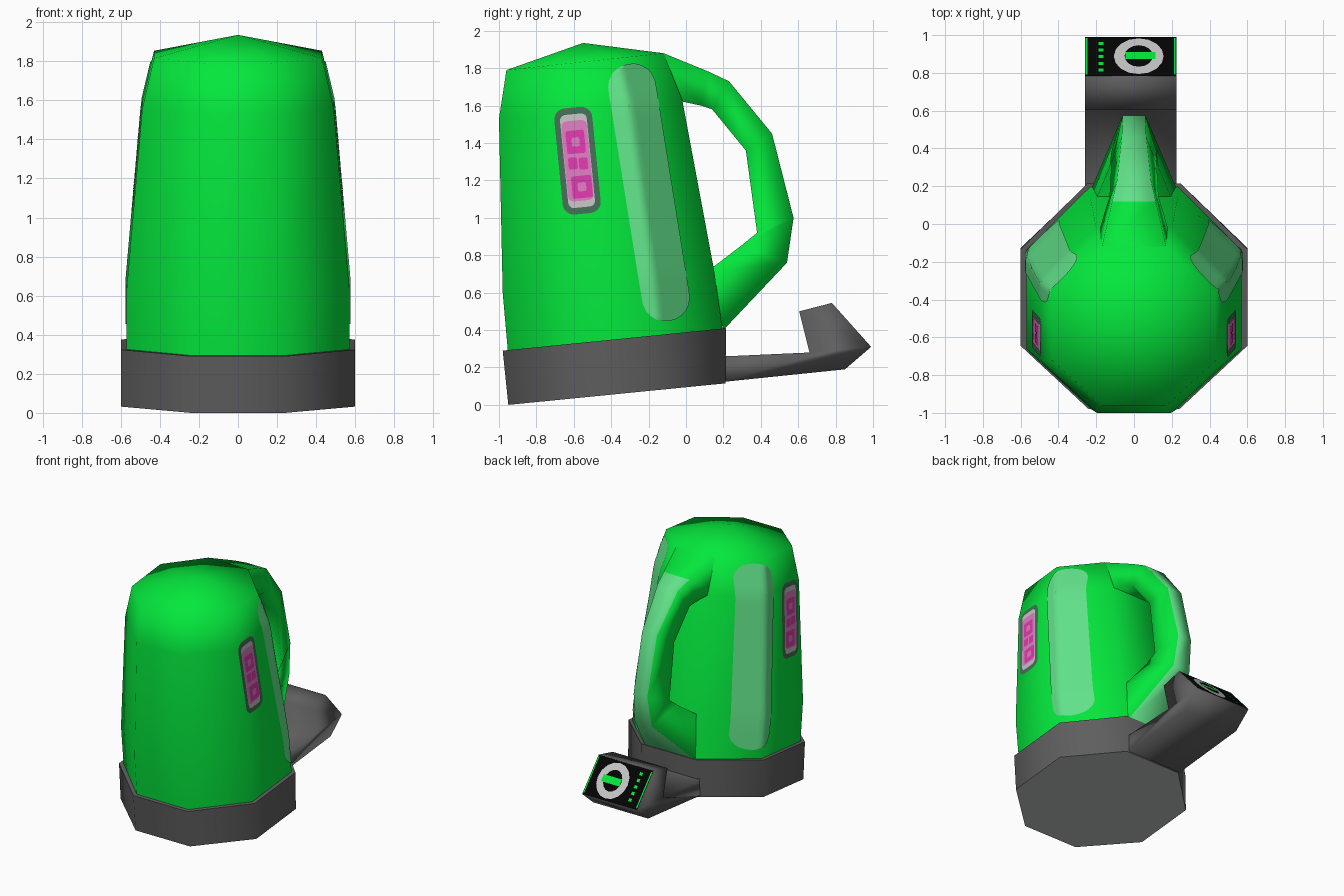
import bpy, bmesh, math
from mathutils import Vector
from mathutils.bvhtree import BVHTree

if "Cube" in bpy.data.objects:
    bpy.data.objects.remove(bpy.data.objects["Cube"])


def mat(name, *rgb):
    m = bpy.data.materials.new(name)
    m.diffuse_color = (*rgb, 1)
    m.use_nodes = True
    m.node_tree.nodes["Principled BSDF"].inputs["Base Color"].default_value = m.diffuse_color
    return m


GREEN = mat("bright_green", 0.0012, 0.8, 0.045)
LIGHT = mat("pale_green", 0.12, 0.76, 0.25)
GREY = mat("dark_grey", 0.112, 0.112, 0.112)
PLATE = mat("underside_grey", 0.48, 0.51, 0.5)
BLACK = mat("black", 0.001, 0.001, 0.001)
SILVER = mat("silver", 0.55, 0.55, 0.55)
BORDER = mat("label_border", 0.055, 0.16, 0.09)
PINK = mat("pink", 0.72, 0.2, 0.53)
MAGENTA = mat("magenta", 0.74, 0.04, 0.42)


def finish(bm, name, mats, angle=180):
    bmesh.ops.recalc_face_normals(bm, faces=bm.faces)
    me = bpy.data.meshes.new(name)
    bm.to_mesh(me)
    for m in mats:
        me.materials.append(m)
    me.shade_smooth()
    me.set_sharp_from_angle(angle=math.radians(angle))
    ob = bpy.data.objects.new(name, me)
    bpy.context.collection.objects.link(ob)
    return ob


def octagon(hw, yf, yb, zf, zb):
    """Tilted eight-sided ring, front edge first."""
    pts = []
    half = [(0.4, 0), (1, 0.28), (1, 0.71), (0.41, 1)]
    for fx, t in half + [(-a, b) for a, b in reversed(half)]:
        pts.append((fx * hw, yf + t * (yb - yf), zf + t * (zb - zf)))
    return pts


def loft(bm, rings, cap_start=True, cap_end=True):
    vs = [[bm.verts.new(p) for p in r] for r in rings]
    n = len(vs[0])
    for a, b in zip(vs, vs[1:]):
        for i in range(n):
            j = (i + 1) % n
            bm.faces.new((a[i], a[j], b[j], b[i]))
    if cap_start:
        bm.faces.new(vs[0][::-1])
    if cap_end:
        bm.faces.new(vs[-1])
    return vs


# Jug body with a peaked lid
bm = bmesh.new()
vs = loft(bm, [octagon(0.57, -0.95, 0.2, 0.26, 0.37),
               octagon(0.57, -0.98, 0.15, 0.6, 0.72),
               octagon(0.49, -1.0, -0.02, 1.53, 1.63),
               octagon(0.43, -0.96, -0.12, 1.79, 1.88)],
          cap_start=False, cap_end=False)
peak = bm.verts.new((0, -0.55, 1.935))
for i in range(8):
    bm.faces.new((vs[-1][i], vs[-1][(i + 1) % 8], peak))
finish(bm, "jug_body", [GREEN])
body_tree = BVHTree.FromBMesh(bm)

# Handle: outer (y, z, half width) and inner (y, z, half width)
sections = [((-0.12, 1.88, 0.17), (-0.06, 1.63, 0.19)),
            ((0.12, 1.782, 0.115), (0.08, 1.6, 0.15)),
            ((0.23, 1.73, 0.09), (0.14, 1.58, 0.13)),
            ((0.46, 1.45, 0.065), (0.32, 1.36, 0.12)),
            ((0.575, 1.0, 0.06), (0.38, 0.92, 0.12)),
            ((0.54, 0.76, 0.075), (0.30, 0.855, 0.13)),
            ((0.2, 0.4, 0.22), (0.11, 0.71, 0.21))]
bm = bmesh.new()
vs = loft(bm, [[(-ow, oy, oz), (ow, oy, oz), (iw, iy, iz), (-iw, iy, iz)]
               for (oy, oz, ow), (iy, iz, iw) in sections], False, False)
outer = {v for r in vs[1:] for v in r[:2]}
for f in bm.faces:
    if all(v in outer for v in f.verts):
        f.material_index = 1
finish(bm, "handle", [GREEN, LIGHT])

# Tilted base with inset underside
bm = bmesh.new()
loft(bm, [octagon(0.6, -0.95, 0.21, 0, 0.115), octagon(0.6, -0.98, 0.215, 0.29, 0.41)])
under = min(bm.faces, key=lambda f: f.calc_center_median().z)
bmesh.ops.inset_individual(bm, faces=[under], thickness=0.065)
under.material_index = 1
finish(bm, "base", [GREY, PLATE], 75)

# Rear arm carrying the display
profile = [(0.1, 0.11), (0.22, 0.125), (0.85, 0.19), (0.99, 0.31), (0.78, 0.545),
           (0.605, 0.5), (0.66, 0.28), (0.22, 0.26), (0.1, 0.26)]
bm = bmesh.new()
loft(bm, [[(x, y, z) for y, z in profile] for x in (-0.26, 0.225)])
finish(bm, "display_arm", [GREY], 100)

# Display plates: u is x, v runs down the sloping screen
P, Q = Vector((0, 0.78, 0.545)), Vector((0, 0.99, 0.31))
down = (Q - P).normalized()
out = Vector((0, -down.z, down.y))


def screen_plate(name, m, lift, shapes):
    bm = bmesh.new()
    for pts in shapes:
        bm.faces.new([bm.verts.new(P + Vector((u, 0, 0)) + down * v + out * lift)
                      for u, v in pts])
    ob = finish(bm, name, [m])
    if ob.data.polygons[0].normal.dot(out) < 0:
        ob.data.flip_normals()


def rect(u, v, hu, hv):
    return [(u - hu, v - hv), (u + hu, v - hv), (u + hu, v + hv), (u - hu, v + hv)]


def disc(u, v, ru, rv, n=16):
    return [(u + ru * math.cos(2 * math.pi * i / n), v + rv * math.sin(2 * math.pi * i / n))
            for i in range(n)]


MID = 0.158
screen_plate("screen", BLACK, 0.002, [rect(-0.018, MID, 0.241, 0.155)])
screen_plate("dial", SILVER, 0.004, [disc(0.025, MID, 0.132, 0.142)])
screen_plate("dial_centre", BLACK, 0.006, [disc(0.025, MID, 0.075, 0.085)])
screen_plate("dial_mark", GREEN, 0.008, [rect(0.035, MID, 0.08, 0.028)])
screen_plate("screen_lights", GREEN, 0.004,
             [rect(-0.175, 0.05 + 0.052 * i, 0.013, 0.012) for i in range(5)]
             + [rect(s, MID, 0.005, 0.145) for s in (-0.252, 0.216)])


# Decals wrapped onto both sides of the body by casting rays along x
def side_decal(name, m, lift, cy, cz, hw, hl, r, lean, cols=12, rows=28):
    up = Vector((0, -lean, 1)).normalized()
    across = Vector((0, up.z, -up.y))
    for side, label in ((1, "right"), (-1, "left")):
        bm = bmesh.new()
        grid = []
        for i in range(rows + 1):
            t = -hl * math.cos(math.pi * i / rows)
            e = max(0, abs(t) - (hl - r))
            w = hw - r + math.sqrt(max(0, r * r - e * e)) + 0.002
            row = []
            for j in range(cols + 1):
                p = Vector((0, cy, cz)) + up * t + across * (w * (2 * j / cols - 1))
                hit, nor, _, _ = body_tree.ray_cast(p + Vector((2 * side, 0, 0)),
                                                    Vector((-side, 0, 0)))
                if nor.x * side < 0:
                    nor = -nor
                row.append(bm.verts.new(hit + nor * lift))
            grid.append(row)
        for a, b in zip(grid, grid[1:]):
            for j in range(cols):
                q = (a[j], a[j + 1], b[j + 1], b[j])
                bm.faces.new(q if side > 0 else q[::-1])
        ob = finish(bm, name + "_" + label, [m])
        if sum(f.normal.x * f.area for f in ob.data.polygons) * side < 0:
            ob.data.flip_normals()


side_decal("level_window", LIGHT, 0.006, -0.2, 1.135, 0.124, 0.695, 0.124, 0.16)

# Side label: border, pale rim, pink field and simple marks
CY, CZ, LEAN = -0.58, 1.305, 0.1
side_decal("label_border", BORDER, 0.003, CY, CZ, 0.1, 0.285, 0.06, LEAN)
side_decal("label_rim", SILVER, 0.005, CY, CZ, 0.07, 0.25, 0.03, LEAN)
side_decal("label_field", PINK, 0.0065, CY, CZ, 0.067, 0.215, 0.03, LEAN)
marks = [(0.0, 0.1, 0.048, 0.062), (-0.026, -0.015, 0.022, 0.032),
         (0.03, -0.015, 0.022, 0.032), (0.01, -0.14, 0.052, 0.06)]
for i, (dy, dz, w, h) in enumerate(marks):
    y, z = CY + dy - LEAN * dz, CZ + dz
    side_decal("label_mark_%d" % i, MAGENTA, 0.008, y, z, w, h, 0.01, LEAN, 4, 8)
    if w > 0.03:
        side_decal("label_mark_hole_%d" % i, PINK, 0.0095, y, z, w * 0.4, h * 0.4,
                   0.01, LEAN, 4, 8)
